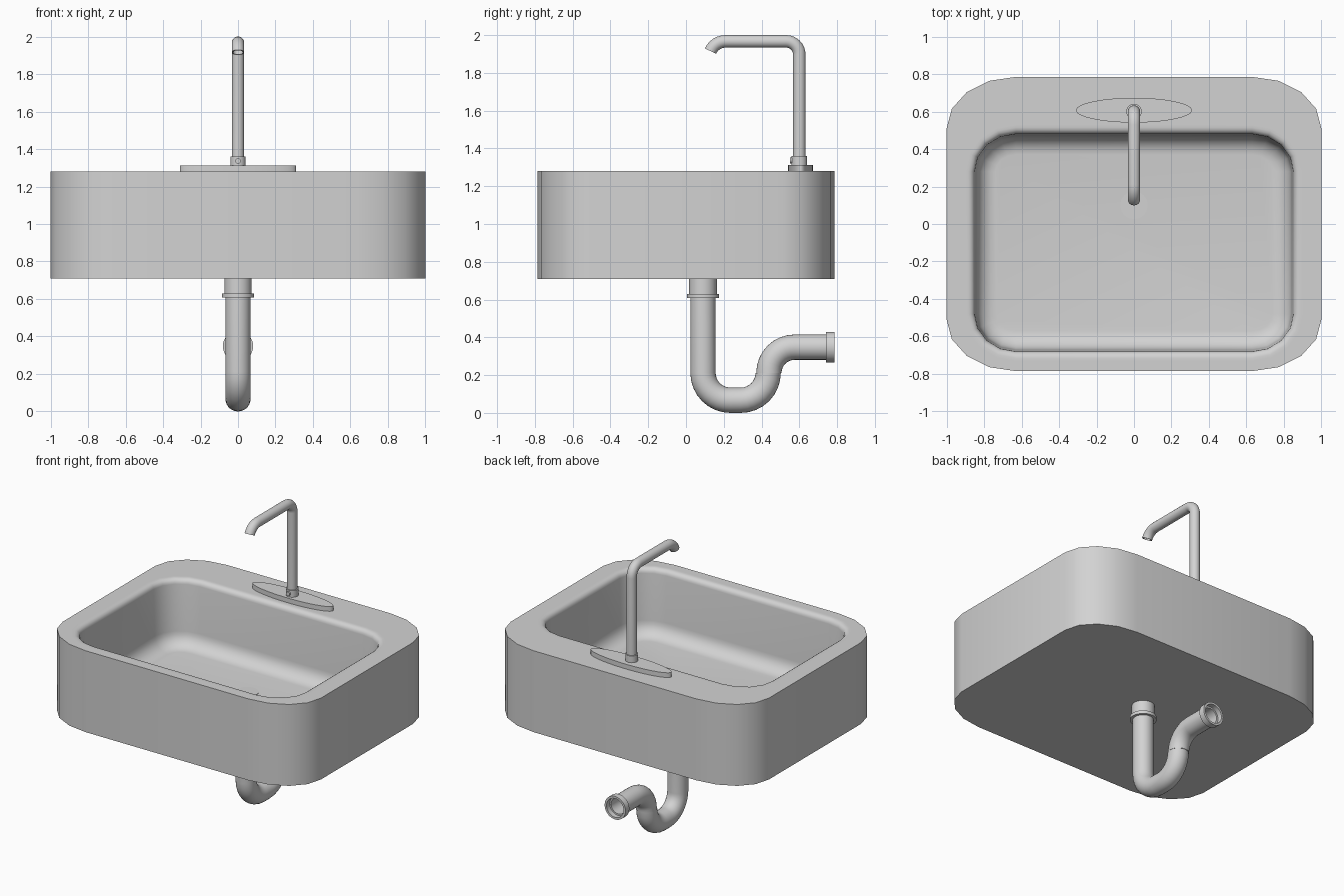
import bpy, bmesh
from math import sin, cos, pi, radians
from mathutils import Vector

cube = bpy.data.objects.get("Cube")
if cube:
    bpy.data.objects.remove(cube, do_unlink=True)

grey = bpy.data.materials.new("light grey")
grey.use_nodes = True
COLOUR = (0.65, 0.65, 0.65, 1)
grey.diffuse_color = COLOUR
grey.node_tree.nodes["Principled BSDF"].inputs["Base Color"].default_value = COLOUR


def loft(name, rings, cap_start=True, cap_end=True):
    """Skin a list of equally long closed rings, with optional end caps."""
    bm = bmesh.new()
    loops = [[bm.verts.new(p) for p in ring] for ring in rings]
    for a, b in zip(loops, loops[1:]):
        for i in range(len(a)):
            j = (i + 1) % len(a)
            bm.faces.new((a[i], a[j], b[j], b[i]))
    if cap_start:
        bm.faces.new(loops[0][::-1])
    if cap_end:
        bm.faces.new(loops[-1])
    bmesh.ops.recalc_face_normals(bm, faces=bm.faces)
    mesh = bpy.data.meshes.new(name)
    bm.to_mesh(mesh)
    bm.free()
    mesh.materials.append(grey)
    mesh.shade_smooth()
    mesh.set_sharp_from_angle(angle=radians(35))
    obj = bpy.data.objects.new(name, mesh)
    bpy.context.collection.objects.link(obj)
    return obj


def rounded_rect(hx, hy, rx, ry, cy, z, n=4):
    """Rectangle ring with elliptical corners."""
    ring = []
    for k, (sx, sy) in enumerate(((1, 1), (-1, 1), (-1, -1), (1, -1))):
        for i in range(n + 1):
            a = (k + i / n) * pi / 2
            ring.append((sx * (hx - rx) + rx * cos(a), cy + sy * (hy - ry) + ry * sin(a), z))
    return ring


def section(y, z, a, r, n=28):
    """Circle facing direction a in the side plane (0 = +y, 90 degrees = +z)."""
    up = Vector((0, -sin(a), cos(a)))
    return [Vector((0, y, z)) + r * (cos(t) * Vector((1, 0, 0)) + sin(t) * up)
            for t in (2 * pi * i / n for i in range(n))]


def bend(cy, cz, radius, start, end, r, n=8):
    """Pipe sections along an arc, angles in degrees."""
    turn = 90 if end > start else -90
    angles = [start + (end - start) * i / n for i in range(n + 1)]
    return [section(cy + radius * cos(radians(a)), cz + radius * sin(radians(a)),
                    radians(a + turn), r) for a in angles]


def disc(name, y, z0, z1, rx, ry=None, n=40):
    """Upright round or oval slab."""
    ry = ry or rx
    return loft(name, [[(rx * cos(2 * pi * i / n), y + ry * sin(2 * pi * i / n), z)
                        for i in range(n)] for z in (z0, z1)])


# Basin: outer shell, rolled rim, bowl walls and rounded floor edge
TOP, BASE, FLOOR = 1.28, 0.71, 0.82


def bowl(inset, z):
    return rounded_rect(0.85 - inset, 0.58 - inset, 0.22 - inset, 0.2 - inset, -0.1, z)


def outer(z):
    return rounded_rect(1, 0.785, 0.37, 0.275, 0, z)


rings = [outer(BASE), outer(TOP), bowl(-0.05, TOP)]
for i in range(5):
    a = pi / 2 * i / 4
    rings.append(bowl(-0.035 * (1 - sin(a)), TOP - 0.035 * (1 - cos(a))))
for i in range(7):
    a = pi / 2 * i / 6
    rings.append(bowl(0.01 + 0.1 * (1 - cos(a)), FLOOR + 0.1 * (1 - sin(a))))
loft("basin", rings)
disc("drain_cover", 0.1, FLOOR, FLOOR + 0.003, 0.073)

# Faucet
disc("faucet_plate", 0.607, TOP, 1.313, 0.31, 0.066, 56)
disc("faucet_collar", 0.6, 1.313, 1.36, 0.041)
loft("collar_screw", [section(y, 1.336, 0, 0.015, 16) for y in (0.6, 0.55)])
R = 0.033
spout = [section(0.6, 1.313, pi / 2, R)]
spout += bend(0.53, 1.897, 0.07, 0, 90, R)
spout += bend(0.21, 1.878, 0.089, 90, 155, R, 6)
a = radians(245)
tip = (0.21 + 0.089 * cos(radians(155)), 1.878 + 0.089 * sin(radians(155)))
spout += [section(*tip, a, 0.027),
          section(tip[0] - 0.03 * cos(a), tip[1] - 0.03 * sin(a), a, 0.027)]
loft("faucet_spout", spout)

# Drain trap below the basin
disc("drain_tailpiece", 0.09, 0.625, BASE + 0.01, 0.073)
disc("trap_nut", 0.09, 0.608, 0.63, 0.085)
R, Q = 0.067, 0.145
trap = [section(0.09, 0.62, -pi / 2, R)]
trap += bend(0.09 + Q, R + Q, Q, 180, 270, R)
trap += bend(0.29, R + Q, Q, 270, 360, R)
trap += bend(0.435 + 0.14, 0.212, 0.136, 180, 90, R)
trap += [section(0.75, 0.348, 0, R)]
loft("trap_pipe", trap, cap_end=False)

# Open outlet collar
profile = ((0.742, 0.06), (0.742, 0.081), (0.785, 0.081), (0.785, 0.066),
           (0.75, 0.066), (0.75, 0.055), (0.6, 0.055))
loft("outlet_collar", [section(y, 0.348, 0, r) for y, r in profile], cap_start=False)
